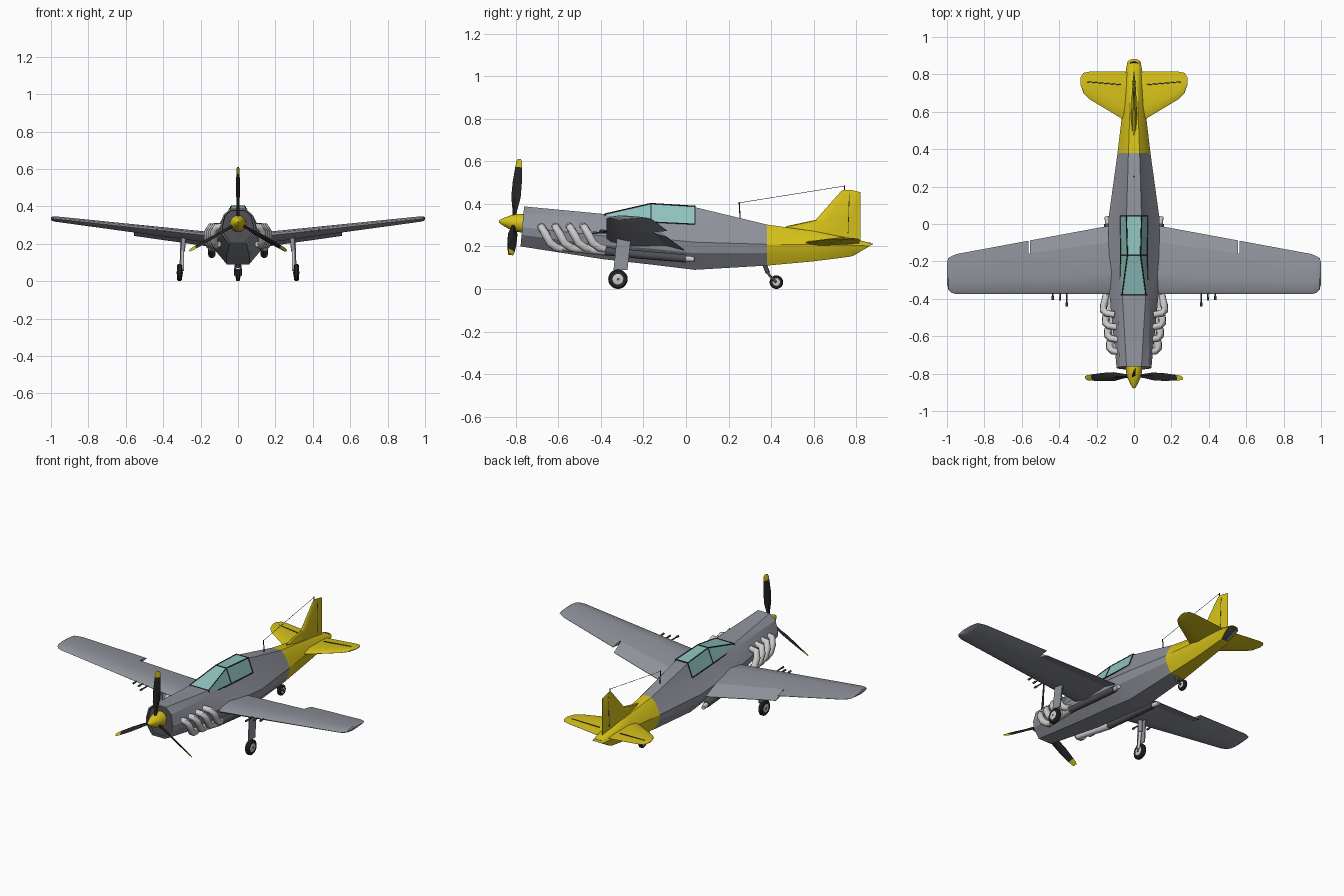
import bpy, bmesh, math
from mathutils import Vector, Matrix

if "Cube" in bpy.data.objects:
    bpy.data.objects.remove(bpy.data.objects["Cube"])

def mat(name, r, g, b):
    m = bpy.data.materials.new(name)
    m.diffuse_color = (r, g, b, 1)
    m.use_nodes = True
    m.node_tree.nodes["Principled BSDF"].inputs["Base Color"].default_value = m.diffuse_color
    return m

GREY = mat("blue_grey", .28, .29, .33)
YELLOW = mat("yellow", .68, .54, .01)
DARK = mat("dark", .02, .02, .022)
STEEL = mat("dark_steel", .08, .08, .09)
PIPE = mat("pale_metal", .65, .65, .63)
GLASS = mat("glass", .28, .55, .52)

def loft(name, rings, m, mirror=False, dark_cap=None, matrix=None, angle=25):
    """Skin equal-length rings, cap both ends; dark_cap 0/1 recesses that end."""
    bm = bmesh.new()
    vs = [[bm.verts.new(p) for p in r] for r in rings]
    n = len(rings[0])
    for a, b in zip(vs, vs[1:]):
        for i in range(n):
            bm.faces.new((a[i], a[(i + 1) % n], b[(i + 1) % n], b[i]))
    caps = [bm.faces.new(vs[0]), bm.faces.new(vs[-1])]
    bmesh.ops.recalc_face_normals(bm, faces=bm.faces[:])
    if dark_cap is not None:
        cap = caps[dark_cap]
        bmesh.ops.inset_region(bm, faces=[cap], thickness=.007)
        cap.material_index = 1
        bmesh.ops.inset_region(bm, faces=[cap], thickness=.003, depth=-.015)
    if matrix:
        bm.transform(matrix)
    me = bpy.data.meshes.new(name)
    bm.to_mesh(me)
    bm.free()
    ob = bpy.data.objects.new(name, me)
    bpy.context.collection.objects.link(ob)
    me.materials.append(m)
    if dark_cap is not None:
        me.materials.append(STEEL)
    bpy.ops.object.select_all(action='DESELECT')
    ob.select_set(True)
    bpy.context.view_layer.objects.active = ob
    bpy.ops.object.shade_smooth_by_angle(angle=math.radians(angle))
    if mirror:
        ob.modifiers.new("mirror", 'MIRROR').use_mirror_merge = False
    return ob

def tube(name, pts, r, m, mirror=False, sides=10):
    pts = [Vector(p) for p in pts]
    rs = r if isinstance(r, (list, tuple)) else [r] * len(pts)
    rings = []
    for i, p in enumerate(pts):
        t = pts[min(i + 1, len(pts) - 1)] - pts[max(i - 1, 0)]
        q = Vector((0, 1, 0)).rotation_difference(t.normalized())
        rings.append([p + q @ Vector((rs[i] * math.cos(a), 0, rs[i] * math.sin(a)))
                      for a in [2 * math.pi * k / sides for k in range(sides)]])
    return loft(name, rings, m, mirror, angle=50)

def body(y, zt, wt, zs, ws, zm, wm, zb, wb, k=0):
    """Symmetric faceted fuselage frame; k slants it."""
    half = [(wt, zt), (ws, zs), (wm, zm), (wm * .93, zm - .4 * (zm - zb)), (wb, zb)]
    ring = half + [(-x, z) for x, z in reversed(half)]
    return [(x, y + k * (z - zm), z) for x, z in ring]

# fuselage and yellow tail
JOIN = body(.38, .303, .03, .27, .06, .21, .088, .11, .05)
loft("fuselage", [
    body(-.77, .388, .04, .355, .078, .29, .093, .20, .045, .09),
    body(-.39, .353, .062, .335, .084, .25, .130, .14, .06),
    body(-.165, .365, .03, .315, .066, .24, .138, .115, .062),
    body(.04, .385, .04, .305, .072, .22, .135, .09, .06),
    JOIN], GREY, dark_cap=0)
loft("tail_fuselage", [
    JOIN,
    body(.60, .272, .022, .25, .042, .21, .062, .13, .036),
    body(.80, .230, .018, .223, .034, .205, .047, .152, .03, .5),
    body(.865, .212, .012, .209, .025, .202, .036, .157, .024, 1.7)],
    YELLOW, dark_cap=1)

# canopy with dark frame
cs = [(-.38, .353, .064, .334, .075), (-.165, .402, .035, .315, .071), (.042, .389, .041, .305, .073)]
loft("canopy", [[(wt, y, zt), (wb, y, zb), (-wb, y, zb), (-wt, y, zt)]
                for y, zt, wt, zb, wb in cs], GLASS, angle=10)
tube("canopy_top_frame", [(c[2], c[0], c[1]) for c in cs], .003, DARK, True, 6)
tube("canopy_sill", [(c[4], c[0], c[3]) for c in cs], .003, DARK, True, 6)
for nm, c in zip(("windscreen_base", "canopy_bow", "canopy_rear_bow"), cs):
    tube(nm, [(0, c[0], c[1]), (c[2], c[0], c[1])], .003, DARK, True, 6)
    tube(nm + "_side", [(c[2], c[0], c[1]), (c[4], c[0], c[3])], .003, DARK, True, 6)

# wings: front panel plus drooped flap inboard, full section outboard
UP = [(0, 0), (.06, .5), (.3, 1), (.76, .5)]
LOW = [(.76, -.5), (.3, -1), (.06, -.5)]
FLAP = [(.76, .5), (1, .05), (1, -.05), (.76, -.5)]
FULL = UP + [(1, .05), (1, -.05)] + LOW

def wing(x, prof, y0=-.375, y1=None, h=None, droop=0):
    y1 = .015 - .185 * x if y1 is None else y1
    h = .032 - .018 * x if h is None else h
    return [(x, y0 + u * (y1 - y0),
             .225 + .11 * x + t * h - .03 * (1 - x) * u - droop * max(0, u - .76) / .24)
            for u, t in prof]

loft("wing_inner", [wing(.05, UP + LOW), wing(.563, UP + LOW)], GREY, True)
loft("flap", [wing(.12, FLAP, droop=.03), wing(.556, FLAP, droop=.03)], GREY, True)
loft("wing_outer", [wing(.563, FULL), wing(.95, FULL), wing(.975, FULL, -.368, -.172),
                    wing(.993, FULL, -.35, -.182, .012), wing(1, FULL, -.32, -.205, .006)], GREY, True)

# wing guns
for i, (x, y) in enumerate([(.36, -.44), (.395, -.41), (.435, -.405)]):
    z = .225 + .11 * x
    tube(f"gun_{i}", [(x, y, z), (x, y + .02, z), (x, y + .021, z), (x, -.35, z)],
         [.006, .006, .004, .004], STEEL, True, 8)

# tailplane and fin
def stab(x, y0, y1, h):
    return [(x, y0 + u * (y1 - y0), .212 + .09 * x + t * h) for u, t in FULL]

def fin(z, y0, y1, h):
    return [(t * h, y0 + u * (y1 - y0), z) for u, t in FULL]

loft("tailplane", [stab(.02, .53, .812, .015), stab(.06, .56, .815, .014), stab(.235, .665, .815, .008),
                   stab(.27, .70, .808, .007), stab(.286, .745, .785, .003)], YELLOW, True)
loft("fin", [fin(.20, .46, .82, .02), fin(.295, .47, .82, .016), fin(.325, .61, .82, .013),
             fin(.455, .725, .82, .007), fin(.466, .737, .775, .004)], YELLOW)
tube("elevator_hinge", [(.07, .745, .229), (.25, .76, .239)], .0025, STEEL, True, 6)
tube("rudder_hinge", [(.0085, .762, .26), (.005, .768, .45)], .0018, STEEL, True, 6)

# aerial mast and wire
tube("aerial_mast", [(0, .255, .325), (0, .25, .408)], .003, DARK, sides=6)
tube("aerial_post", [(0, .745, .455), (0, .745, .487)], .003, DARK, sides=6)
tube("aerial_wire", [(0, .25, .405), (0, .745, .484)], .0012, DARK, sides=5)

# exhaust stacks, collector and long pipe
for i in range(4):
    y = -.685 + .067 * i
    x = .07 + .011 * i
    tube(f"exhaust_stack_{i}", [(x, y, .295), (x + .045, y + .006, .29), (x + .06, y + .022, .262),
                                (x + .06, y + .045, .218), (x + .052, y + .075, .195),
                                (x + .047, y + .105, .188)],
         [.017, .019, .02, .02, .019, .018], PIPE, True)
tube("exhaust_collector", [(.105, -.62, .197), (.125, -.50, .19), (.14, -.38, .178)],
     [.015, .02, .022], PIPE, True)
tube("exhaust_pipe", [(.14, -.385, .178), (.14, -.2, .16), (.14, 0, .143)], .02, STEEL, True)
tube("exhaust_tip", [(.14, -.005, .143), (.142, .02, .141), (.147, .04, .139)], [.014, .014, .012], PIPE, True)

# propeller: spinner and three twisted blades with yellow tips
HUB = Matrix.Translation((0, -.81, .312)) @ Matrix.Rotation(math.radians(-5), 4, 'X')

def circle(y, r, n=20):
    return [(r * math.cos(2 * math.pi * k / n), y, r * math.sin(2 * math.pi * k / n)) for k in range(n)]

loft("spinner", [circle(*p) for p in [(-.07, .002), (-.063, .01), (-.045, .02), (-.015, .034),
                                      (.015, .042), (.05, .044)]], YELLOW, matrix=HUB)

def blade(r, c, t, deg):
    q = Matrix.Rotation(math.radians(deg), 3, 'Z')
    return [q @ Vector((a, b, r)) for a, b in ((-c, 0), (0, -t), (c, 0), (0, t))]

for i in range(3):
    M = HUB @ Matrix.Rotation(i * 2 * math.pi / 3, 4, 'Y')
    loft(f"blade_{i}", [blade(.02, .009, .009, 70), blade(.06, .012, .008, 70), blade(.12, .024, .006, 68),
                        blade(.19, .024, .005, 64), blade(.262, .018, .004, 60)], DARK, matrix=M)
    loft(f"blade_tip_{i}", [blade(.262, .018, .004, 60), blade(.29, .015, .003, 58),
                            blade(.30, .009, .002, 58)], YELLOW, matrix=M)

# wheels
def wheel(name, x, y, z, r, w, mirror):
    def disc(nm, prof, m):
        loft(nm, [[(x + a, y + q, z + p) for q, _, p in circle(0, rr)] for a, rr in prof], m, mirror)
    disc(name + "_tyre", [(-w, r * .6), (-w, r * .85), (-w * .5, r), (w * .5, r), (w, r * .85), (w, r * .6)], DARK)
    disc(name + "_hub", [(-w * 1.15, r * .45), (-w, r * .55), (w, r * .55), (w * 1.15, r * .45)], PIPE)

def box(name, a, b, half_x, half_y, m, mirror=True):
    loft(name, [[(p[0] + sx * half_x, p[1] + sy * half_y, p[2])
                 for sx, sy in ((-1, -1), (1, -1), (1, 1), (-1, 1))] for p in (a, b)], m, mirror)

wheel("main_wheel", .312, -.32, .046, .046, .013, True)
tube("main_leg", [(.288, -.288, .255), (.297, -.30, .16)], .013, GREY, True)
tube("main_oleo", [(.297, -.30, .165), (.297, -.315, .055)], .009, PIPE, True)
tube("main_axle", [(.294, -.32, .046), (.328, -.319, .046)], .007, STEEL, True)
box("main_gear_door", (.304, -.29, .26), (.309, -.308, .09), .003, .033, GREY)
wheel("tail_wheel", 0, .425, .032, .032, .011, False)
tube("tail_leg", [(0, .365, .125), (0, .385, .075)], .011, STEEL)
tube("tail_fork", [(.012, .38, .085), (.015, .395, .06), (.015, .425, .032)], .006, STEEL, True, 8)
